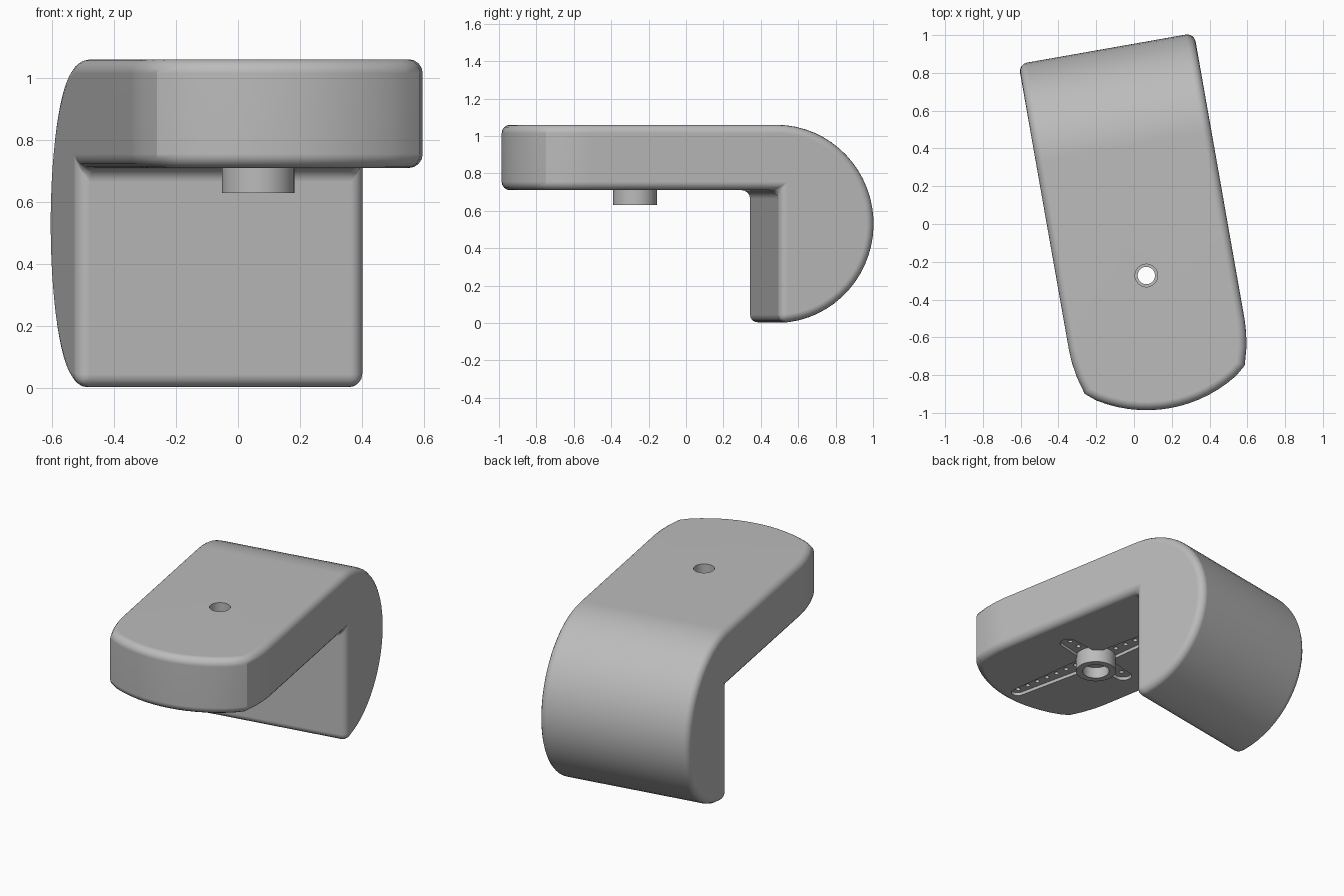
import bpy, bmesh, math
from mathutils import Vector

cube = bpy.data.objects.get("Cube")
if cube:
    bpy.data.objects.remove(cube, do_unlink=True)

TURN = math.radians(10)      # whole bracket is turned about z
CX = 0.017                   # centre line of the bracket
HUB_Y = -0.28
HALF_W = 0.472
UNDER, TOP = 0.71, 1.06

grey = bpy.data.materials.new("plain grey")
grey.use_nodes = True
grey.diffuse_color = (0.5, 0.5, 0.5, 1)
grey.node_tree.nodes["Principled BSDF"].inputs["Base Color"].default_value = grey.diffuse_color


def finish_mesh(name, bm):
    bmesh.ops.recalc_face_normals(bm, faces=bm.faces)
    mesh = bpy.data.meshes.new(name)
    bm.to_mesh(mesh)
    bm.free()
    mesh.materials.append(grey)
    obj = bpy.data.objects.new(name, mesh)
    bpy.context.collection.objects.link(obj)
    return obj


def add_prism(bm, points, vec):
    face = bm.faces.new([bm.verts.new(p) for p in points])
    new = bmesh.ops.extrude_face_region(bm, geom=[face])["geom"]
    bmesh.ops.translate(bm, vec=vec, verts=[v for v in new if isinstance(v, bmesh.types.BMVert)])


def prism(name, points, vec):
    bm = bmesh.new()
    add_prism(bm, points, vec)
    return finish_mesh(name, bm)


def circle(x, y, z, r, n):
    return [(x + r * math.cos(math.tau * i / n), y + r * math.sin(math.tau * i / n), z) for i in range(n)]


def cylinder(name, r, z0, z1, n=48):
    return prism(name, circle(CX, HUB_Y, z0, r, n), Vector((0, 0, z1 - z0)))


def apply_mod(obj, kind, **settings):
    mod = obj.modifiers.new(kind.lower(), kind)
    for key, value in settings.items():
        setattr(mod, key, value)
    bpy.context.view_layer.objects.active = obj
    bpy.ops.object.modifier_apply(modifier=mod.name)


def cut(obj, cutter, operation='DIFFERENCE'):
    bpy.context.view_layer.update()
    apply_mod(obj, 'BOOLEAN', object=cutter, operation=operation, solver='EXACT')


# Body: hooked side profile trimmed by the round-nosed plan
R, LEG_Y, BACK_Y = TOP / 2, 0.42, 0.41
side = [(-1.3, UNDER), (-1.3, TOP)]
for i in range(31):
    a = math.radians(90 - 172 * i / 30)
    side.append((BACK_Y + R * math.cos(a), R + R * math.sin(a)))
side += [(LEG_Y, 0), (LEG_Y, UNDER)]
body = prism("bracket_body", [(-1, y, z) for y, z in side], Vector((2, 0, 0)))

NOSE_R, NOSE_TIP = 0.71, -0.993
half = [(HALF_W, 1.5), (HALF_W, -0.6), (0.468, -0.67), (0.455, -0.75), (0.43, -0.84)]
nose = []
for i in range(1, 16):
    x = 0.43 * (1 - i / 8)
    nose.append((x, NOSE_TIP + NOSE_R - math.sqrt(NOSE_R ** 2 - x ** 2)))
plan = half + nose + [(-x, y) for x, y in reversed(half)]
trim = prism("plan_trim", [(CX + x, y, -1) for x, y in plan], Vector((0, 0, 3)))
cut(body, trim, 'INTERSECT')
apply_mod(body, 'BEVEL', width=0.045, segments=4, limit_method='ANGLE',
          angle_limit=math.radians(42), use_clamp_overlap=False)


# Cross-shaped pocket under the arm, with rows of small holes
def arm_outline(length, width, tip, along_y, z):
    pts = [(0, -width)]
    for i in range(13):
        a = math.radians(-90 + 15 * i)
        pts.append((length - tip + tip * math.cos(a), tip * math.sin(a)))
    pts.append((0, width))
    pts += [(-u, -v) for u, v in pts[1:-1]]
    return [(CX + v, HUB_Y + u, z) if along_y else (CX + u, HUB_Y + v, z) for u, v in pts]


DEPTH = 0.02
long_pocket = prism("long_pocket_cutter", arm_outline(0.64, 0.065, 0.038, True, UNDER - DEPTH),
                    Vector((0, 0, 2 * DEPTH)))
short_pocket = prism("short_pocket_cutter", arm_outline(0.3, 0.065, 0.05, False, UNDER - DEPTH),
                     Vector((0, 0, 2 * DEPTH)))
bm = bmesh.new()
for sign in (-1, 1):
    spots = [(0, 0.155 + 0.074 * k) for k in range(7)] + [(0.16, 0), (0.235, 0)]
    for x, y in spots:
        add_prism(bm, circle(CX + sign * x, HUB_Y + sign * y, UNDER, 0.014, 12), Vector((0, 0, 0.05)))
pin_holes = finish_mesh("pin_hole_cutter", bm)

# Hub under the arm and its stepped bore
hub = cylinder("hub", 0.117, 0.63, UNDER + DEPTH + 0.005)
bore = cylinder("bore_cutter", 0.046, 0.4, 1.3)
top_bore = cylinder("top_bore_cutter", 0.06, 0.78, 1.3)
low_bore = cylinder("low_bore_cutter", 0.078, 0.4, 0.7)

for cutter in (long_pocket, short_pocket, pin_holes, bore, top_bore):
    cut(body, cutter)
for cutter in (bore, low_bore):
    cut(hub, cutter)
for cutter in (trim, long_pocket, short_pocket, pin_holes, bore, top_bore, low_bore):
    bpy.data.objects.remove(cutter, do_unlink=True)

# Smooth shading and final turn
for obj in (body, hub):
    bpy.ops.object.select_all(action='DESELECT')
    obj.select_set(True)
    bpy.context.view_layer.objects.active = obj
    bpy.ops.object.shade_smooth_by_angle(angle=math.radians(32))
    apply_mod(obj, 'WEIGHTED_NORMAL', keep_sharp=True)
    obj.rotation_euler.z = TURN
